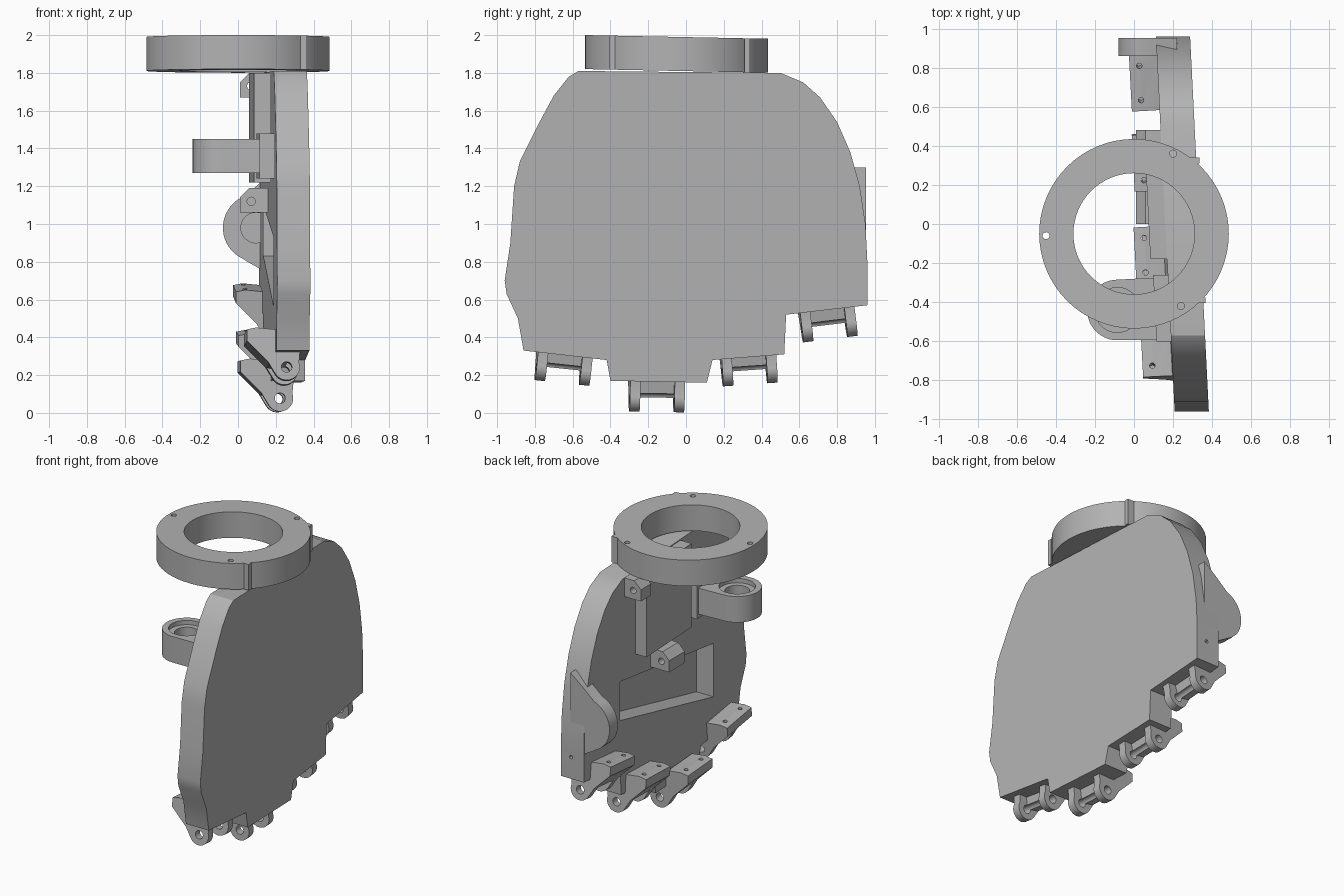
import bpy, bmesh
from math import sin, cos, pi, radians
from mathutils import Vector, Matrix

cube = bpy.data.objects.get("Cube")
if cube:
    bpy.data.objects.remove(cube, do_unlink=True)

grey = bpy.data.materials.new("plain_grey")
grey.use_nodes = True
grey.diffuse_color = (0.45, 0.45, 0.45, 1)
grey.node_tree.nodes["Principled BSDF"].inputs["Base Color"].default_value = grey.diffuse_color

SLANT = 0.05        # the palm drifts towards -x along its depth


def prism(name, pts, axis, lo, hi, slant=False):
    """Extrude a 2D outline along x (y,z), y (x,z) or z (x,y)."""
    place = {"x": lambda a, b, c: (c, a, b),
             "y": lambda a, b, c: (a, c, b),
             "z": lambda a, b, c: (a, b, c)}[axis]
    bm = bmesh.new()
    base = bm.faces.new([bm.verts.new(place(a, b, lo)) for a, b in pts])
    new = bmesh.ops.extrude_face_region(bm, geom=[base])["geom"]
    shift = Vector(place(0, 0, hi - lo))
    bmesh.ops.translate(bm, vec=shift, verts=[v for v in new if isinstance(v, bmesh.types.BMVert)])
    if slant:
        for v in bm.verts:
            v.co.x -= SLANT * v.co.y
    bmesh.ops.recalc_face_normals(bm, faces=bm.faces)
    mesh = bpy.data.meshes.new(name)
    bm.to_mesh(mesh)
    bm.free()
    mesh.materials.append(grey)
    ob = bpy.data.objects.new(name, mesh)
    bpy.context.collection.objects.link(ob)
    return ob


def arc(cx, cy, r, start=0, end=360, n=40):
    full = end - start == 360
    steps = n if full else n + 1
    return [(cx + r * cos(radians(start + (end - start) * i / n)),
             cy + r * sin(radians(start + (end - start) * i / n))) for i in range(steps)]


def rect(a0, a1, b0, b1):
    return [(a0, b0), (a1, b0), (a1, b1), (a0, b1)]


def activate(ob):
    bpy.ops.object.select_all(action="DESELECT")
    ob.select_set(True)
    bpy.context.view_layer.objects.active = ob


def combine(ob, other, operation="DIFFERENCE"):
    mod = ob.modifiers.new("combine", "BOOLEAN")
    mod.operation, mod.object, mod.solver = operation, other, "EXACT"
    activate(ob)
    bpy.ops.object.modifier_apply(modifier=mod.name)
    bpy.data.objects.remove(other, do_unlink=True)


# Palm plate with stepped lower edge and rounded sides
outline = [(-.57, 1.81), (-.62, 1.78), (-.70, 1.68), (-.77, 1.55), (-.88, 1.33),
           (-.91, 1.2), (-.93, .9), (-.96, .7), (-.95, .63), (-.89, .5), (-.86, .33),
           (-.42, .28), (-.40, .17), (.11, .16), (.14, .28), (.52, .31), (.53, .52),
           (.96, .57), (.96, .8), (.95, 1.0), (.92, 1.2), (.87, 1.38), (.8, 1.54),
           (.71, 1.67), (.62, 1.75), (.5, 1.8)]
palm = prism("palm_plate", outline, "x", .16, .335, slant=True)
pocket = prism("pocket", [(-.57, .56), (.53, .83), (.53, 1.10), (-.57, .93)],
               "x", .0, .29, slant=True)
combine(palm, pocket)
for z in (.72, 1.17):
    combine(palm, prism("screw_hole", arc(.21, z, .012, n=12), "y", .9, 1.1))

# Raised block and small screw lugs on the inner face
prism("inner_block", rect(-.18, .35, 1.22, 1.8), "x", .075, .18, slant=True)
for name, y0, y1, z in (("upper_lug", .37, .48, 1.67), ("middle_lug", .0, .17, 1.06)):
    lug = prism(name, [(.01, z), (.21, z), (.21, z + .13), (.06, z + .13), (.01, z + .08)],
                "y", y0, y1)
    combine(lug, prism("lug_hole", arc(.07, z + .06, .022, n=16), "y", y0 - .1, y1 + .1))

# Rounded ear at the back edge with a shallow round seat
ear = prism("back_ear", [(.22, .72), (.12, .76), (.05, .80)]
            + arc(.10, .98, .18, 245, 110, 18) + [(.12, 1.22), (.22, 1.30)], "y", .86, .952)
combine(ear, prism("ear_seat", arc(.095, .98, .08), "y", .8, .885))

# Wrist ring with its bolt holes
ring = prism("wrist_ring", arc(0, -.05, .485, n=64), "z", 1.81, 1.99)
combine(ring, prism("ring_bore", arc(0, -.05, .31, n=64), "z", 1.7, 2.1))
for x, y in ((.20, .36), (-.45, -.06), (.24, -.42)):
    combine(ring, prism("bolt_hole", arc(x, y, .018, n=16), "z", 1.7, 2.1))
for x, y in ((.315, .325), (.345, -.39)):
    combine(ring, prism("ring_corner", rect(x - .04, x + .02, y - .015, y + .015), "z", 1.81, 1.99), "UNION")
for v in ring.data.vertices:
    v.co.z += .01 - .02 * (v.co.y + .53)

# Pivot arm with counterbored eye and its mounting block
arm = prism("pivot_arm", [(.2, -.27)] + arc(-.085, -.44, .155, 95, 265, 24) + [(.2, -.59)],
            "z", 1.27, 1.45)
combine(arm, prism("eye_seat", arc(-.085, -.44, .115), "z", 1.42, 1.6))
combine(arm, prism("eye_hole", arc(-.085, -.44, .078), "z", 1.1, 1.6))
prism("arm_block", rect(-.60, -.26, 1.24, 1.48), "x", .085, .2, slant=True)


# Finger hinges: a wedge tab with two rounded lugs, built round the hinge axis
def finger_hinge(name, x, y, z, tilt):
    half = .145
    wedge = prism(name, [(-.21, .20), (-.21, .14), (-.09, .02), (.0, .0), (.02, .12),
                         (-.06, .20), (-.16, .21)], "y", -half, half)
    for side in (-1, 1):
        mid = side * (half - .027)
        lug = prism("lug", arc(0, 0, .07, -150, 20, 16) + [(.075, .13), (-.06, .15), (-.13, .08)],
                    "y", mid - .027, mid + .027)
        combine(wedge, lug, "UNION")
        combine(wedge, prism("tab_hole", arc(-.16, mid * .75, .014, n=12), "z", .1, .3))
    combine(wedge, prism("hinge_hole", arc(0, 0, .028, n=20), "y", -half - .1, half + .1))
    wedge.data.transform(Matrix.Translation((x, y, z))
                         @ Matrix.Rotation(radians(3), 4, "Z")
                         @ Matrix.Rotation(radians(tilt), 4, "X"))


finger_hinge("first_finger_hinge", .25, -.65, .228, -6)
finger_hinge("second_finger_hinge", .215, -.155, .075, -1)
finger_hinge("third_finger_hinge", .205, .335, .22, 4)
finger_hinge("fourth_finger_hinge", .19, .755, .46, 7)

# Smooth curved walls, keep edges crisp
for ob in list(bpy.context.collection.objects):
    if ob.type == "MESH" and grey.name in ob.data.materials:
        activate(ob)
        bpy.ops.object.shade_smooth_by_angle(angle=radians(28))
